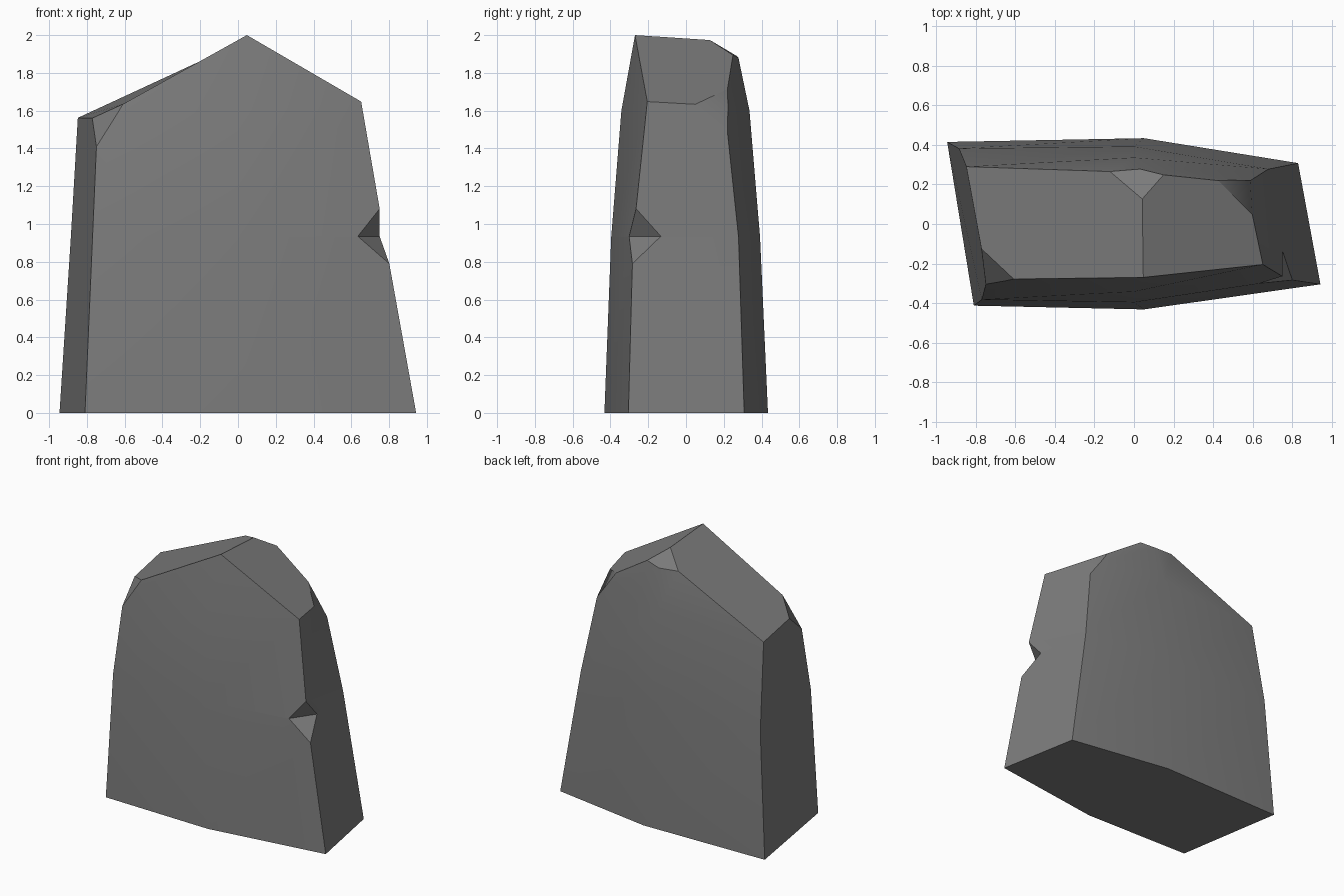
import bpy, bmesh
from mathutils import Vector

if "Cube" in bpy.data.objects:
    bpy.data.objects.remove(bpy.data.objects["Cube"])

# Rings run: front left, front mid, front right, back right, back mid, back left
base = [(-.81, -.413, 0), (.05, -.432, 0), (.943, -.305, 0),
        (.83, .308, 0), (.05, .434, 0), (-.945, .415, 0)]
waist = [(-.77, -.383, .93), (0, -.396, .93), (.776, -.28, .93),
         (.68, .278, .93), (0, .392, .93), (-.885, .382, .93)]
shoulder = [(-.743, -.28, 1.56), (0, -.342, 1.6), (.652, -.205, 1.648),
            (.565, .205, 1.625), (0, .336, 1.6), (-.848, .29, 1.562)]
peak = [(.047, -.27, 2.0), (.04, .26, 1.965)]

bm = bmesh.new()
rings = [[bm.verts.new(p) for p in ring] for ring in (base, waist, shoulder)]
front, back = [bm.verts.new(p) for p in peak]

# Bottom and side walls
bm.faces.new(rings[0][::-1])
for low, high in zip(rings, rings[1:]):
    for i in range(6):
        j = (i + 1) % 6
        bm.faces.new((low[i], low[j], high[j], high[i]))

# Gables and the two sloping tops
s = rings[2]
for tri in ((s[0], s[1], front), (s[1], s[2], front),
            (s[3], s[4], back), (s[4], s[5], back)):
    bm.faces.new(tri)
bm.faces.new((s[0], front, back, s[5]))
bm.faces.new((front, s[2], s[3], back))


def chip_corner(a, b, c):
    """Slice a corner off along the plane through three points."""
    a, b, c = Vector(a), Vector(b), Vector(c)
    n = (b - a).cross(c - a).normalized()
    if n.dot(Vector((0, 0, .8)) - a) > 0:
        n.negate()
    geom = bm.verts[:] + bm.edges[:] + bm.faces[:]
    cut = bmesh.ops.bisect_plane(bm, geom=geom, plane_co=a, plane_no=n,
                                 clear_outer=True)["geom_cut"]
    edges = [e for e in cut if isinstance(e, bmesh.types.BMEdge)]
    bmesh.ops.edgenet_fill(bm, edges=edges)


# Chipped top corners
chip_corner((-.765, -.13, 1.565), (-.6, -.285, 1.64), (-.745, -.31, 1.41))
chip_corner((.59, .06, 1.635), (.42, .235, 1.71), (.59, .225, 1.48))
chip_corner((.035, .125, 1.975), (-.1, .275, 1.885), (.16, .255, 1.89))
bmesh.ops.recalc_face_normals(bm, faces=bm.faces[:])


def make_object(name, mesh_bm):
    mesh = bpy.data.meshes.new(name)
    mesh_bm.to_mesh(mesh)
    mesh_bm.free()
    obj = bpy.data.objects.new(name, mesh)
    bpy.context.collection.objects.link(obj)
    return obj


stone = make_object("standing_stone", bm)

# Wedge that bites the notch out of the front right edge
top, bottom = Vector((.752, -.265, 1.085)), Vector((.80, -.285, .79))
left, right = Vector((.63, -.307, .935)), Vector((.752, -.13, .935))
centre = (left + right) / 2
wb = bmesh.new()
v = [wb.verts.new(centre + (p - centre) * 2) for p in (top, bottom, left, right)]
for i in range(4):
    wb.faces.new([v[k] for k in range(4) if k != i])
bmesh.ops.recalc_face_normals(wb, faces=wb.faces[:])
wedge = make_object("notch_cutter", wb)
wedge.hide_render = True

mod = stone.modifiers.new("notch", 'BOOLEAN')
mod.operation = 'DIFFERENCE'
mod.solver = 'EXACT'
mod.object = wedge
bpy.context.view_layer.update()
cut_mesh = bpy.data.meshes.new_from_object(
    stone.evaluated_get(bpy.context.evaluated_depsgraph_get()))
stone.modifiers.clear()
stone.data = cut_mesh
bpy.data.objects.remove(wedge)

# Grey stone colour
grey = bpy.data.materials.new("stone grey")
grey.diffuse_color = (.2, .2, .2, 1)
grey.use_nodes = True
grey.node_tree.nodes["Principled BSDF"].inputs["Base Color"].default_value = grey.diffuse_color
stone.data.materials.clear()
stone.data.materials.append(grey)

bpy.context.view_layer.objects.active = stone
stone.select_set(True)
bpy.ops.object.shade_smooth_by_angle(angle=0.5236)
